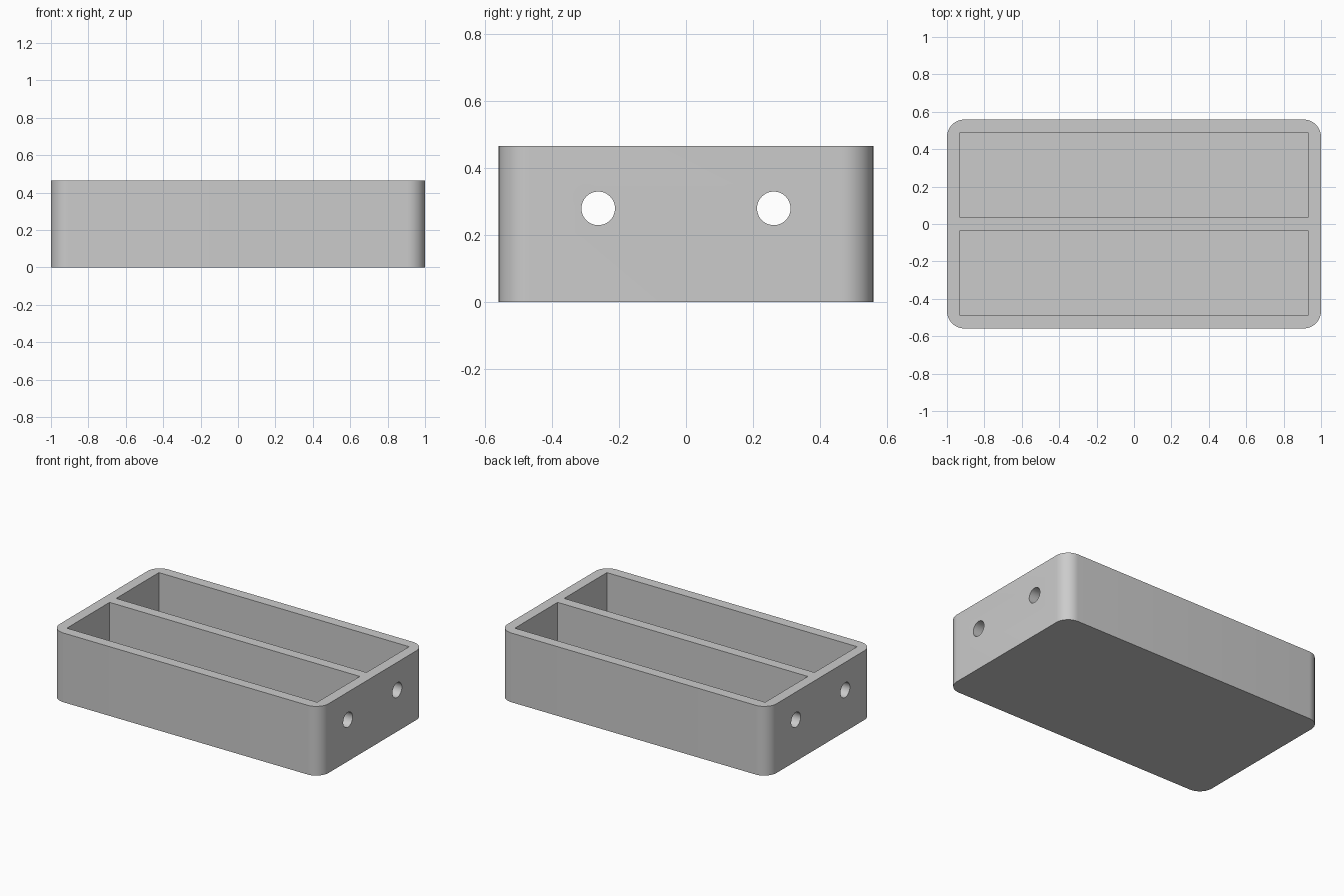
import bpy
import bmesh
from math import pi, radians
from mathutils import Matrix

if "Cube" in bpy.data.objects:
    bpy.data.objects.remove(bpy.data.objects["Cube"], do_unlink=True)

UNIT = 2 / 86
LENGTH, WIDTH, HEIGHT = 86 * UNIT, 48 * UNIT, 20 * UNIT
WALL = 3 * UNIT
POCKET_LENGTH = LENGTH - 2 * WALL
POCKET_WIDTH = (WIDTH - 3 * WALL) / 2
POCKET_Y = (POCKET_WIDTH + WALL) / 2
HOLE_Z, HOLE_RADIUS = 12 * UNIT, 0.05
CORNER_RADIUS = 4 * UNIT

grey = bpy.data.materials.new("plain_grey")
grey.use_nodes = True
colour = (0.6, 0.6, 0.6, 1)
grey.diffuse_color = colour
grey.node_tree.nodes["Principled BSDF"].inputs["Base Color"].default_value = colour


def make_object(name, bm):
    mesh = bpy.data.meshes.new(name)
    bm.to_mesh(mesh)
    bm.free()
    mesh.materials.append(grey)
    obj = bpy.data.objects.new(name, mesh)
    bpy.context.collection.objects.link(obj)
    return obj


def block(size, centre):
    bm = bmesh.new()
    matrix = Matrix.Translation(centre) @ Matrix.Diagonal((*size, 1))
    bmesh.ops.create_cube(bm, size=1, matrix=matrix)
    return bm


# Outer body with rounded upright corners
body = block((LENGTH, WIDTH, HEIGHT), (0, 0, HEIGHT / 2))
uprights = [e for e in body.edges
            if abs(e.verts[0].co.z - e.verts[1].co.z) > HEIGHT / 2]
bmesh.ops.bevel(body, geom=uprights, offset=CORNER_RADIUS, segments=12,
                profile=0.5, affect='EDGES')
tray = make_object("divided_tray", body)

# Two open pockets, each with a round hole through both end walls
cutters = []
for side in (-1, 1):
    y = side * POCKET_Y
    pocket = block((POCKET_LENGTH, POCKET_WIDTH, HEIGHT),
                   (0, y, WALL + HEIGHT / 2))
    cutters.append(make_object("pocket_cutter", pocket))
    hole = bmesh.new()
    bmesh.ops.create_cone(
        hole, cap_ends=True, segments=48, radius1=HOLE_RADIUS,
        radius2=HOLE_RADIUS, depth=LENGTH * 1.2,
        matrix=Matrix.Translation((0, y, HOLE_Z)) @ Matrix.Rotation(pi / 2, 4, 'Y'))
    cutters.append(make_object("hole_cutter", hole))

bpy.ops.object.select_all(action='DESELECT')
tray.select_set(True)
bpy.context.view_layer.objects.active = tray
for cutter in cutters:
    cutter.hide_render = True
    cut = tray.modifiers.new("cut", 'BOOLEAN')
    cut.operation = 'DIFFERENCE'
    cut.solver = 'EXACT'
    cut.object = cutter
    bpy.ops.object.modifier_apply(modifier=cut.name)
    bpy.data.objects.remove(cutter, do_unlink=True)

bpy.ops.object.shade_smooth_by_angle(angle=radians(30))
